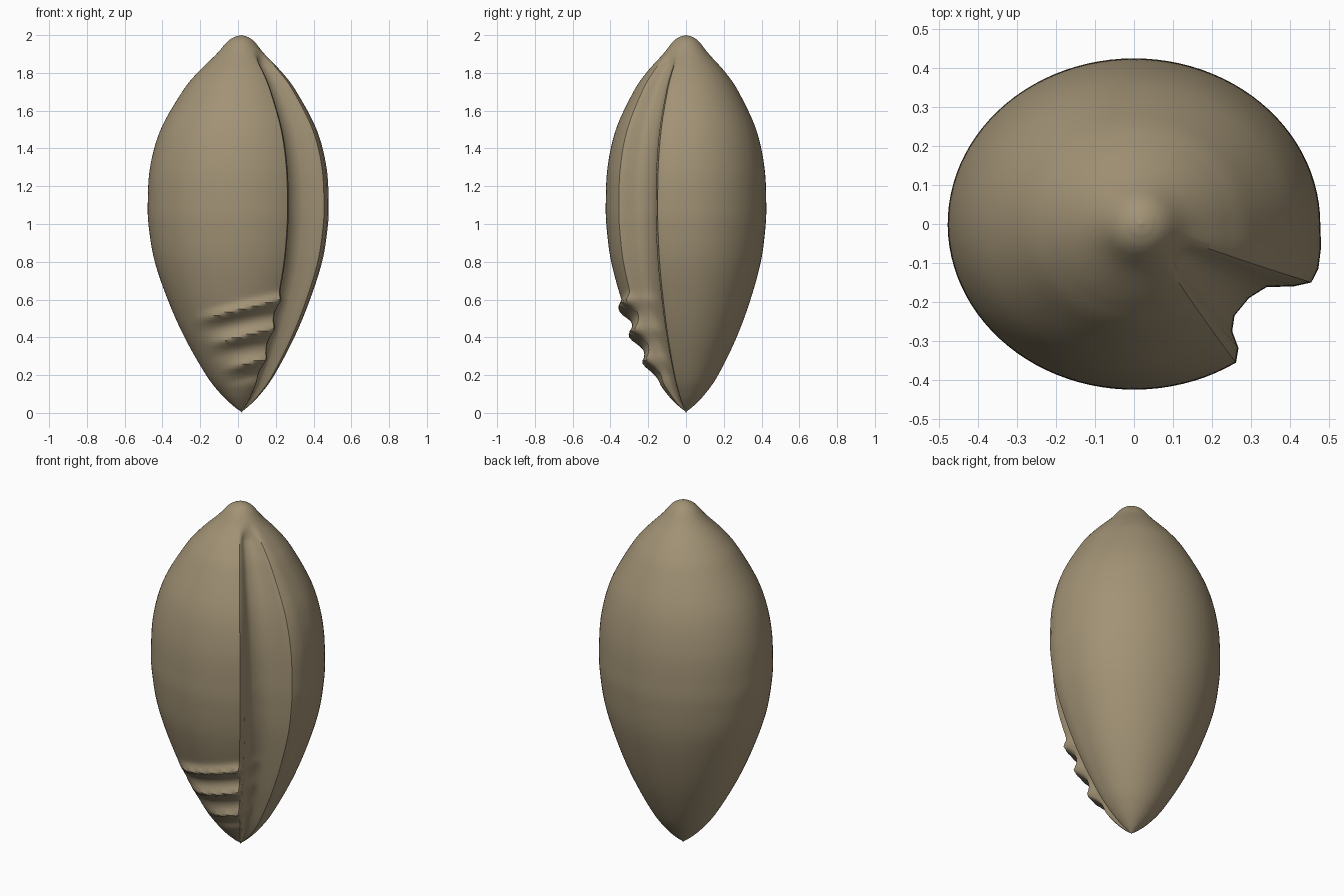
import bpy, bmesh, math
from mathutils import Vector

if "Cube" in bpy.data.objects:
    bpy.data.objects.remove(bpy.data.objects["Cube"])

# Shell outline: (radius, height) from base tip to spire
PROFILE = [(0.0, 0.005), (0.045, 0.04), (0.105, 0.1), (0.18, 0.2), (0.29, 0.4), (0.376, 0.6),
           (0.442, 0.8), (0.471, 0.97), (0.478, 1.1), (0.466, 1.3), (0.412, 1.5),
           (0.302, 1.7), (0.225, 1.8), (0.127, 1.9), (0.072, 1.965), (0.035, 1.99), (0.0, 2.0)]
RX, RY = 0.478, 0.425

# Aperture cross-section at the widest level, outer lip to inner lip
NOTCH = [(0.480, -0.06), (0.473, -0.115), (0.455, -0.150), (0.41, -0.160), (0.34, -0.162),
         (0.295, -0.19), (0.258, -0.235), (0.252, -0.275), (0.268, -0.318)]
# Columella folds: height at x = 0, left end, amplitude
FOLDS = [(0.545, -0.26, 0.034), (0.40, -0.20, 0.034), (0.25, -0.13, 0.034)]


def spline(pts, steps):
    """Catmull-Rom curve through the points."""
    p = [Vector(q) for q in pts]
    p = [2 * p[0] - p[1]] + p + [2 * p[-1] - p[-2]]
    out = []
    for i in range(1, len(p) - 2):
        a, b, c, d = p[i - 1:i + 3]
        for k in range(steps):
            t = k / steps
            out.append(0.5 * (2 * b + (c - a) * t + (2 * a - 5 * b + 4 * c - d) * t * t
                              + (3 * b - a - 3 * c + d) * t ** 3))
    return out + [p[-2]]


def smooth(a, b, v):
    t = max(0.0, min(1.0, (v - a) / (b - a)))
    return t * t * (3 - 2 * t)


# Cross-section: (open point, closed point, fold weight) around the shell
A0 = math.radians(-56.8)
N = 84
section = []
for i in range(N + 1):
    a = A0 - (2 * math.pi + A0) * i / N
    q = (RX * math.cos(a), RY * math.sin(a))
    section.append((q, q, 1.0 if q[1] < 0 else 0.0))
for i, q in enumerate(NOTCH):
    a = A0 * (i + 1) / (len(NOTCH) + 1)
    weight = {len(NOTCH) - 1: 1.0, len(NOTCH) - 2: 0.7, len(NOTCH) - 3: 0.3}.get(i, 0.0)
    section.append((q, (RX * math.cos(a), RY * math.sin(a)), weight))

# Loft the section along the outline
bm = bmesh.new()
rings = []
curve = spline(PROFILE, 12)
for r, z in curve[1:-1]:
    s = r / RX
    cx = 0.018 * (1 - s)
    ysc = s * (1 + 0.1 * (1 - s))
    close = smooth(1.83, 1.93, z)
    ring = []
    for o, c, w in section:
        x = (o[0] + (c[0] - o[0]) * close) * s
        y = (o[1] + (c[1] - o[1]) * close) * ysc
        d = 0.0
        if w and z < 0.8:
            for zf, left, amp in FOLDS:
                u = z - (zf + 0.25 * x)
                fade = smooth(left, left + 0.2, x)
                d += w * fade * amp * (math.exp(-(u / 0.027) ** 2)
                                       - 0.35 * math.exp(-((u + 0.07) / 0.03) ** 2))
        n = Vector((x * 0.6, y)).normalized() * d
        ring.append(bm.verts.new((x + cx + n.x, y + n.y, z)))
    rings.append(ring)
M = len(section)
for lo, hi in zip(rings, rings[1:]):
    for j in range(M):
        k = (j + 1) % M
        bm.faces.new((lo[j], lo[k], hi[k], hi[j]))
for ring, z in ((rings[0], 0.0), (rings[-1], 2.0)):
    tip = bm.verts.new((0.018, 0, z))
    for j in range(M):
        bm.faces.new((ring[j], ring[(j + 1) % M], tip))
bmesh.ops.recalc_face_normals(bm, faces=bm.faces)

mesh = bpy.data.meshes.new("shell")
bm.to_mesh(mesh)
bm.free()
shell = bpy.data.objects.new("shell", mesh)
bpy.context.collection.objects.link(shell)

# Tan shell colour
mat = bpy.data.materials.new("shell_tan")
mat.diffuse_color = (0.36, 0.29, 0.18, 1)
mat.use_nodes = True
mat.node_tree.nodes["Principled BSDF"].inputs["Base Color"].default_value = mat.diffuse_color
mesh.materials.append(mat)

bpy.context.view_layer.objects.active = shell
shell.select_set(True)
bpy.ops.object.shade_smooth_by_angle(angle=math.radians(40))
